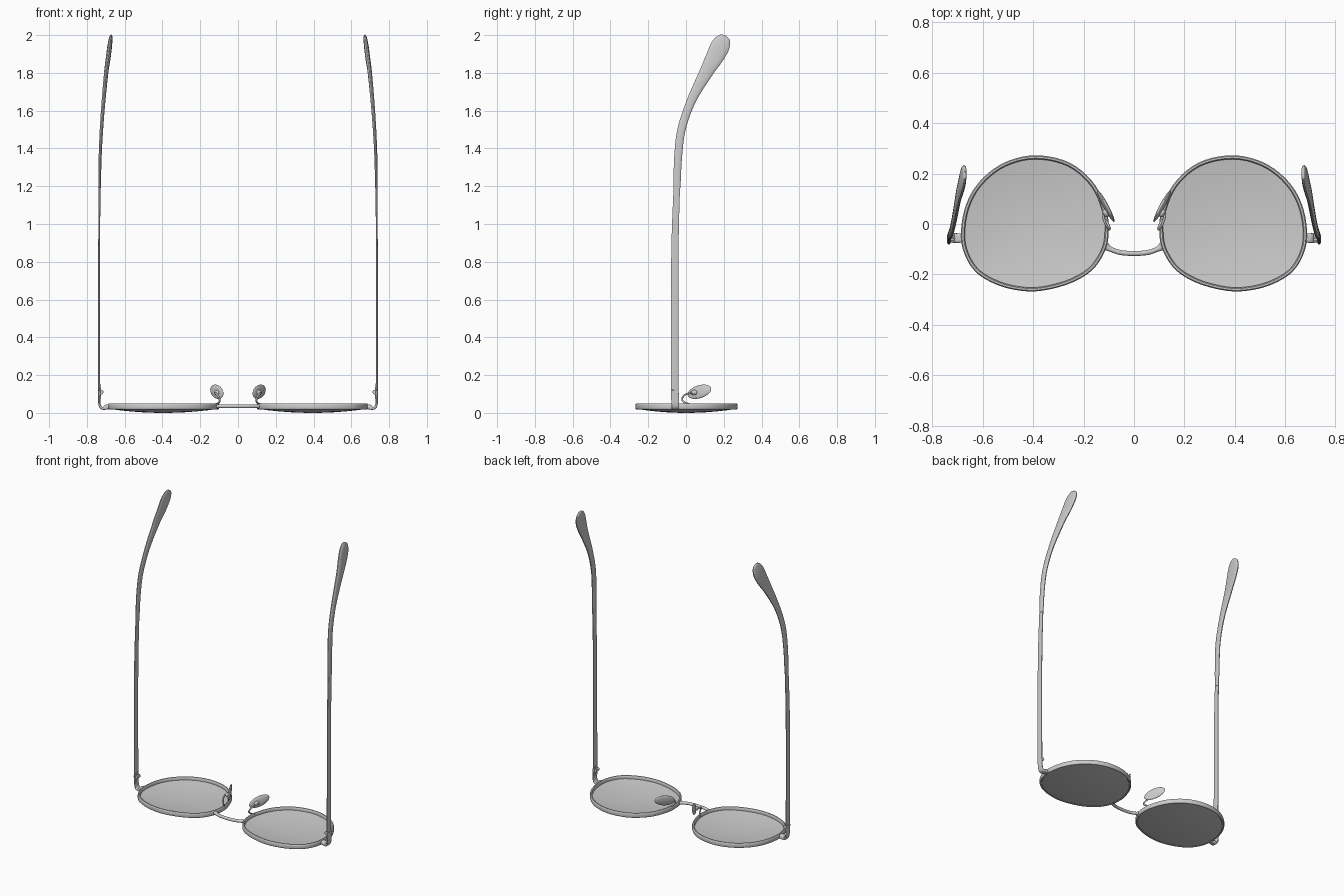
import bpy, bmesh, math
from mathutils import Vector, Matrix

if "Cube" in bpy.data.objects:
    bpy.data.objects.remove(bpy.data.objects["Cube"])


def smooth(pts, steps, closed=False):
    """Catmull-Rom interpolation of tuples of any length."""
    n, out = len(pts), []
    get = (lambda i: pts[i % n]) if closed else (lambda i: pts[max(0, min(n - 1, i))])
    for i in range(n if closed else n - 1):
        p = [get(i + k) for k in (-1, 0, 1, 2)]
        for s in range(steps):
            t = s / steps
            out.append(tuple(0.5 * (2 * b + (c - a) * t + (2 * a - 5 * b + 4 * c - d) * t * t
                                    + (3 * b - a - 3 * c + d) * t ** 3) for a, b, c, d in zip(*p)))
    return out if closed else out + [pts[-1]]


def finish(name, bm, mirror=True, angle=40):
    bmesh.ops.recalc_face_normals(bm, faces=bm.faces)
    me = bpy.data.meshes.new(name)
    bm.to_mesh(me)
    bm.free()
    ob = bpy.data.objects.new(name, me)
    bpy.context.collection.objects.link(ob)
    bpy.ops.object.select_all(action='DESELECT')
    ob.select_set(True)
    bpy.context.view_layer.objects.active = ob
    bpy.ops.object.shade_smooth_by_angle(angle=math.radians(angle))
    if mirror:
        m = ob.modifiers.new("Mirror", 'MIRROR')
        m.use_mirror_merge = False
    return ob


def sweep(name, pts, ref, closed=False, sides=16, power=1.0, mirror=True):
    """Sweep a rounded section along (x, y, z, half_a, half_b) points."""
    bm, rings, n = bmesh.new(), [], len(pts)
    sgn = lambda v: math.copysign(abs(v) ** power, v)
    for i, p in enumerate(pts):
        nxt = pts[(i + 1) % n] if closed else pts[min(i + 1, n - 1)]
        prv = pts[i - 1] if closed else pts[max(i - 1, 0)]
        t = (Vector(nxt[:3]) - Vector(prv[:3])).normalized()
        u = t.cross(Vector(ref)).normalized()
        v = u.cross(t)
        ring = []
        for k in range(sides):
            a = 2 * math.pi * (k + 0.5) / sides
            ring.append(bm.verts.new(Vector(p[:3]) + u * p[3] * sgn(math.cos(a)) + v * p[4] * sgn(math.sin(a))))
        rings.append(ring)
    for i in range(n if closed else n - 1):
        r, q = rings[i], rings[(i + 1) % n]
        for k in range(sides):
            j = (k + 1) % sides
            bm.faces.new((r[k], r[j], q[j], q[k]))
    if not closed:
        bm.faces.new(rings[0])
        bm.faces.new(rings[-1])
    return finish(name, bm, mirror)


# Lens outline (outer edge of the rim, right side)
outline = smooth([(.687, -.04), (.667, .075), (.611, .17), (.515, .243), (.39, .272), (.254, .242),
                  (.155, .155), (.107, .04), (.101, -.04), (.115, -.107), (.163, -.18), (.242, -.23),
                  (.343, -.26), (.43, -.266), (.53, -.246), (.62, -.198), (.67, -.127)], 5, True)
cx = .395


def scaled(f):
    return [(cx + (x - cx) * f, y * f) for x, y in outline]


# Rims
sweep("rim", [(x, y, .034, .008, .016) for x, y in scaled(.974)], (0, 0, 1), True, 12, .6)

# Lenses: thin domed shells bulging to the front
bm = bmesh.new()
edges = []
for base in (0.0, .01):
    prev = bm.verts.new((cx, 0, base))
    for f in (.2, .4, .6, .8, .965):
        ring = [bm.verts.new((x, y, base + .022 * f * f)) for x, y in scaled(f)]
        for k in range(len(ring)):
            j = (k + 1) % len(ring)
            if isinstance(prev, list):
                bm.faces.new((prev[k], prev[j], ring[j], ring[k]))
            else:
                bm.faces.new((prev, ring[k], ring[j]))
        prev = ring
    edges.append(prev)
for k in range(len(edges[0])):
    j = (k + 1) % len(edges[0])
    bm.faces.new((edges[0][k], edges[0][j], edges[1][j], edges[1][k]))
finish("lens", bm)

# Bridge, flaring where it meets the rims
half = [(.112, -.088, .035, .017, .011), (.095, -.099, .035, .011, .01), (.055, -.113, .035, .010, .01)]
bridge = [(-p[0],) + p[1:] for p in half] + [(0, -.117, .035, .010, .01)] + half[::-1]
sweep("bridge", smooth(bridge, 5), (0, 0, 1), mirror=False)

# End pieces curving from the rims back to the hinges
sweep("end_piece", smooth([(.682, -.056, .033, .013, .018), (.70, -.056, .03, .013, .019),
                           (.713, -.056, .024, .008, .02), (.727, -.056, .03, .007, .02),
                           (.734, -.056, .05, .006, .02), (.735, -.058, .08, .006, .021),
                           (.735, -.06, .12, .007, .021)], 4), (0, 1, 0), power=.5)

# Hinge barrels with a small flat leaf
bm = bmesh.new()
for y, depth in ((-.071, .009), (-.06, .010), (-.049, .009)):
    bmesh.ops.create_cone(bm, cap_ends=True, segments=16, radius1=.012, radius2=.012, depth=depth,
                          matrix=Matrix.Translation((.724, y, .11)) @ Matrix.Rotation(math.pi / 2, 4, 'X'))
bmesh.ops.create_cube(bm, size=1, matrix=Matrix.Translation((.729, -.06, .105))
                      @ Matrix.Diagonal((.006, .026, .06, 1)))
finish("hinge", bm)

# Temple arms: flat bars
sweep("temple_arm", smooth([(.735, -.06, .121, .020, .006), (.736, -.06, .5, .020, .005),
                            (.735, -.058, .9, .019, .005), (.733, -.048, 1.21, .017, .005)], 5),
      (1, 0, 0), power=.5)

# Ear tips: sleeves bending down and widening to a paddle
sweep("ear_tip", smooth([(.733, -.048, 1.19, .019, .007), (.730, -.042, 1.35, .021, .008),
                         (.723, -.024, 1.5, .022, .009), (.712, .027, 1.65, .024, .010),
                         (.698, .105, 1.8, .036, .011), (.687, .15, 1.88, .047, .012),
                         (.680, .178, 1.935, .051, .012), (.675, .195, 1.97, .043, .010),
                         (.672, .205, 1.991, .026, .007), (.671, .208, 1.997, .008, .002)], 5),
      (1, 0, 0), power=.85)

# Nose pads: flattened ovals leaning towards the nose
long_axis = Vector((.066, .125, .035)).normalized()
normal = Vector((-.85, .46, -.12))
normal = (normal - long_axis * normal.dot(long_axis)).normalized()
short_axis = normal.cross(long_axis)
frame = Matrix((long_axis, short_axis, normal)).transposed().to_4x4()
frame = Matrix.Translation((.112, .071, .112)) @ frame
bm = bmesh.new()
bmesh.ops.create_uvsphere(bm, u_segments=32, v_segments=16, radius=1,
                          matrix=frame @ Matrix.Diagonal((.073, .035, .010, 1)))
finish("nose_pad", bm)

# Pad mounts: small studs on the outer face of each pad
bm = bmesh.new()
bmesh.ops.create_uvsphere(bm, u_segments=16, v_segments=10, radius=1,
                          matrix=frame @ Matrix.Translation((-.025, 0, -.013))
                          @ Matrix.Diagonal((.018, .014, .011, 1)))
finish("pad_mount", bm)

# Pad wires looping from the rims to the mounts
wire = [(.118, .02, .046), (.104, 0, .052), (.097, -.017, .064), (.10, -.019, .08),
        (.112, -.002, .098), (.122, .03, .106), (.122, .046, .107)]
sweep("pad_wire", [p + (.005, .005) for p in smooth(wire, 5)], (1, 0, 0), sides=10)
